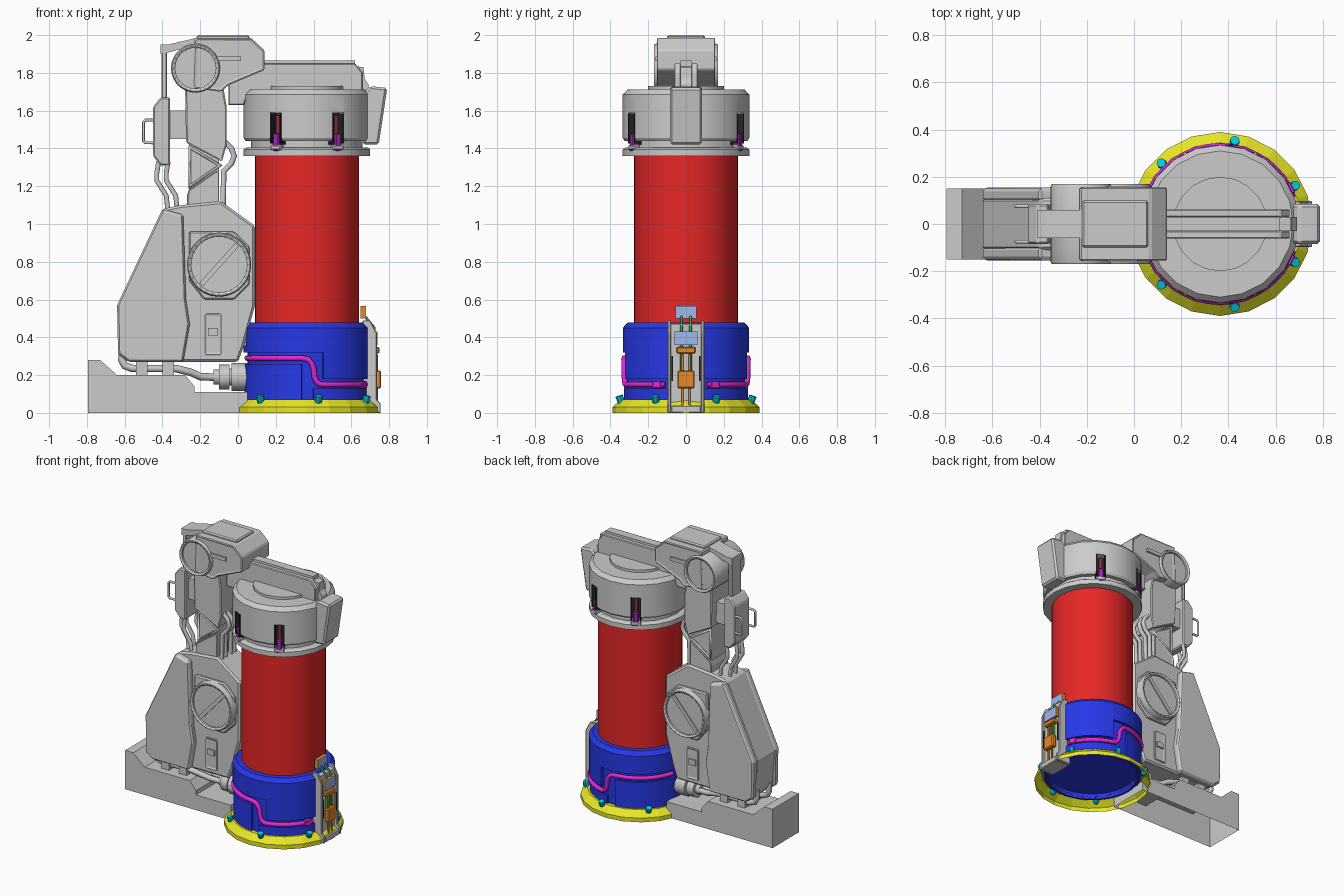
import bpy, bmesh, math
from mathutils import Matrix, Vector

if "Cube" in bpy.data.objects:
    bpy.data.objects.remove(bpy.data.objects["Cube"])

CX = 0.365  # axis of the canister
COL = dict(red=(.8, .02, .02), yellow=(.8, .8, .02), blue=(.02, .04, .8), magenta=(.8, .02, .7),
           cyan=(0, .6, .75), orange=(.8, .25, .02), purple=(.4, .02, .5), black=(.02, .02, .02),
           screen=(.35, .48, .85), green=(.03, .4, .12), maroon=(.3, .03, .05))
MATS = {}
for k, c in COL.items():
    MATS[k] = bpy.data.materials.new(k)
    MATS[k].diffuse_color = (*c, 1)


def add(name, data, mat=None):
    ob = bpy.data.objects.new(name, data)
    bpy.context.collection.objects.link(ob)
    if mat:
        data.materials.append(MATS[mat])
    return ob


def finish(name, bm, mat=None, smooth=None, bevel=0):
    bmesh.ops.remove_doubles(bm, verts=bm.verts, dist=1e-5)
    bmesh.ops.recalc_face_normals(bm, faces=bm.faces)
    me = bpy.data.meshes.new(name)
    bm.to_mesh(me)
    bm.free()
    if smooth:
        me.shade_smooth()
        me.set_sharp_from_angle(angle=math.radians(smooth))
    ob = add(name, me, mat)
    if bevel:
        m = ob.modifiers.new("bevel", 'BEVEL')
        m.width, m.segments, m.limit_method = bevel, 1, 'ANGLE'
    return ob


def prism(name, pts, y0, y1, mat=None, bevel=0, inset=0, depth=-.01, open_bottom=False):
    """Extrude an (x, z) outline from y0 to y1."""
    bm = bmesh.new()
    a = [bm.verts.new((x, y0, z)) for x, z in pts]
    b = [bm.verts.new((x, y1, z)) for x, z in pts]
    ends = [bm.faces.new(a), bm.faces.new(b)]
    for i in range(len(pts)):
        j = (i + 1) % len(pts)
        f = bm.faces.new((a[i], a[j], b[j], b[i]))
        if open_bottom and max(v.co.z for v in f.verts) < .001:
            bm.faces.remove(f)
    bmesh.ops.recalc_face_normals(bm, faces=bm.faces)
    if inset:
        bmesh.ops.inset_individual(bm, faces=ends, thickness=inset, depth=depth)
    return finish(name, bm, mat, bevel=bevel)


def box(name, x0, x1, y0, y1, z0, z1, mat=None, bevel=0):
    return prism(name, [(x0, z0), (x1, z0), (x1, z1), (x0, z1)], y0, y1, mat, bevel)


def lathe(name, prof, n, mat=None, a0=0, a1=360, closed=True, smooth=30, at=(CX, 0, 0), rot=(0, 0, 0)):
    """Sweep an (r, z) profile about z; part sweeps get end caps."""
    bm = bmesh.new()
    full = a1 - a0 == 360
    rings = []
    for i in range(n if full else n + 1):
        t = math.radians(a0 + (a1 - a0) * i / n)
        rings.append([bm.verts.new((r * math.cos(t), r * math.sin(t), z)) for r, z in prof])
    k = len(prof)
    for i in range(n):
        p, q = rings[i], rings[(i + 1) % len(rings)]
        for j in range(k if closed else k - 1):
            m = (j + 1) % k
            if prof[j][0] or prof[m][0]:
                bm.faces.new((p[j], p[m], q[m], q[j]))
    if not full:
        bm.faces.new(rings[0])
        bm.faces.new(rings[-1])
    ob = finish(name, bm, mat, smooth)
    ob.location, ob.rotation_euler = at, rot
    return ob


def tube(name, pts, r, mat=None, res=2, cyclic=False):
    cu = bpy.data.curves.new(name, 'CURVE')
    cu.dimensions, cu.bevel_depth, cu.bevel_resolution, cu.use_fill_caps = '3D', r, res, True
    sp = cu.splines.new('POLY')
    sp.points.add(len(pts) - 1)
    for p, c in zip(sp.points, pts):
        p.co = (*c, 1)
    sp.use_cyclic_u = cyclic
    return add(name, cu, mat)


# canister: foot ring, blue base, red body
lathe("foot_ring", [(.39, 0), (.39, .03), (.345, .07), (.3, .07)], 20, 'yellow', closed=False, smooth=None)
lathe("base_core", [(0, .09), (.3, .09), (.3, .05), (.315, .05), (.315, .46), (0, .46)], 40, 'blue')
for nm, a0, a1, z0 in (("tall", -75, 75, .18), ("short", 75, 285, .32)):
    lathe("base_upper_" + nm, [(.27, z0), (.335, z0), (.335, .45), (.31, .478), (.27, .478)], 24, 'blue', a0, a1)
for nm, a0, a1, z1 in (("front", -84, 84, .13), ("rear", 95, 265, .26)):
    lathe("base_lower_" + nm, [(.3, .06), (.33, .06), (.33, z1), (.3, z1)], 20, 'blue', a0, a1)
lathe("canister_body", [(0, .47), (.275, .47), (.275, 1.37), (0, 1.37)], 40, 'red')

# lid with four cut slots
lid = lathe("lid", [(0, 1.36), (.335, 1.36), (.335, 1.395), (.32, 1.405), (.295, 1.405), (.295, 1.44), (.325, 1.44),
                    (.335, 1.455), (.335, 1.685), (.31, 1.712), (.2, 1.712), (.2, 1.73), (0, 1.73)], 20)
bm = bmesh.new()
for a in (60, 120, 240, 300):
    M = Matrix.Translation((CX, 0, 0)) @ Matrix.Rotation(math.radians(a), 4, 'Z')
    bmesh.ops.create_cube(bm, size=1, matrix=M @ Matrix.Translation((.325, 0, 1.505)) @ Matrix.Diagonal((.1, .07, .17, 1)))
    parts = [box("slot_back", .27, .279, -.034, .034, 1.42, 1.588, 'black'),
             box("latch_foot", .29, .335, -.018, .018, 1.385, 1.48, 'purple', .006),
             box("latch_rod", .285, .31, -.01, .01, 1.47, 1.575, 'maroon'),
             box("latch_mount", .30, .336, -.033, .033, 1.39, 1.42, None, .006)]
    for s in (-1, 1):
        parts.append(box("slot_wall", .28, .334, s * .028, s * .0345, 1.425, 1.586, 'black'))
    for p in parts:
        p.matrix_world = M
cutter = finish("slot_cutter", bm)
cutter.hide_render = True
cutter.hide_set(True)
mod = lid.modifiers.new("slots", 'BOOLEAN')
mod.operation, mod.object, mod.solver = 'DIFFERENCE', cutter, 'EXACT'

# pipes around the base and bolts on the foot ring
for s in (-1, 1):
    path = [(165 - i * 5, .29) for i in range(15)] + [(89, .284), (86, .265), (84, .24), (83, .19), (81, .165), (78, .152)]
    path += [(75 - i * 5, .15) for i in range(12)]
    tube("base_pipe", [(CX + .328 * math.cos(math.radians(a)), s * .328 * math.sin(math.radians(a)), z)
                       for a, z in path], .015, 'magenta')
    clamp = box("pipe_clamp", .315, .346, -.025, .025, .13, .17, 'magenta', .004)
    clamp.location, clamp.rotation_euler = (CX, 0, 0), (0, 0, s * math.radians(27))
    for a in (27, 80, 134):
        t = s * math.radians(a)
        lathe("ring_bolt", [(0, -.03), (.012, -.03), (.02, -.01), (.02, .024), (0, .024)], 8, 'cyan',
              at=(CX + .352 * math.cos(t), .352 * math.sin(t), .068), rot=(0, math.radians(20), t))

# control unit on the right side
for s in (-1, 1):
    prism("unit_side", [(.64, 0), (.755, 0), (.755, .05), (.735, .07), (.735, .42), (.70, .49), (.66, .49)],
          s * .08, s * .097, None, .004)
    tube("unit_rod_low", [(.735, s * .018, .01), (.735, s * .018, .31)], .006, 'orange')
    tube("unit_rod_green", [(.722, s * .024, .2), (.722, s * .024, .45), (.665, s * .024, .52)], .007, 'green')
    box("unit_slit", .728, .737, s * .07, s * .078, .17, .3, 'black')
box("unit_back", .64, .715, -.08, .08, 0, .47)
box("unit_sill", .7, .755, -.08, .08, 0, .04, None, .006)
box("unit_valve", .72, .757, -.045, .045, .13, .225, 'orange', .006)
box("unit_coupling", .71, .748, -.05, .05, .315, .35, 'orange', .006)
for nm, x, w, z0, z1 in (("lower", .71, .062, .36, .432), ("upper", .648, .055, .5, .565)):
    box("unit_display_" + nm, x, x + .025, -w, w, z0, z1, 'orange')
    box("unit_screen_" + nm, x + .025, x + .029, -w, w, z0, z1, 'screen')

# arm footing, hoses and connector
prism("arm_footing", [(-.795, 0), (-.795, .28), (-.73, .28), (-.64, .2), (-.28, .2), (-.23, .14), (-.23, .11),
                      (.05, .11), (.05, 0)], -.15, .15, open_bottom=True)
for s in (-1, 1):
    tube("foot_hose", [(-.61, s * .07, .34), (-.615, s * .07, .28), (-.6, s * .07, .25), (-.56, s * .07, .235),
                       (-.33, s * .07, .235), (-.25, s * .055, .215), (-.2, s * .03, .192), (-.1, s * .02, .188)], .02)
    for x in (-.51, -.37):
        box("hose_clip", x - .03, x + .03, s * .04, s * .1, .2, .27)
lathe("hose_connector", [(0, -.13), (.04, -.13), (.04, -.1), (.065, -.1), (.065, -.045), (.045, -.045), (.045, -.035),
                         (.073, -.035), (.073, .06), (0, .06)], 20, at=(0, 0, .19), rot=(0, math.pi / 2, 0))

# lower leg: core, raised side panels, hatch
prism("leg_core", [(-.58, .27), (-.62, .32), (-.64, .57), (-.4, 1.08), (-.3, 1.1), (-.09, 1.12), (.09, .99), (.09, .57),
                   (.03, .35), (0, .27)], -.11, .11, None, .012)
box("leg_tie", -.02, .06, -.09, .09, .35, .44, None, .006)
for s in (-1, 1):
    prism("leg_panel", [(-.58, .27), (-.635, .31), (-.64, .57), (-.4, 1.08), (-.29, 1.05), (-.275, .6), (-.255, .47),
                        (-.29, .27)], s * .1, s * .148, None, .01, .018, .006)
    prism("leg_hatch", [(-.18, .305), (-.085, .305), (-.085, .53), (-.18, .53)], s * .1, s * .12, None, .005, .02, -.008)
    box("hatch_latch", -.16, -.105, s * .1, s * .123, .41, .45)
    prism("joint_mount", [(-.26, .7), (-.18, .6), (-.02, .6), (.06, .68), (.06, .88), (-.02, .96), (-.26, .96)],
          s * .1, s * .13, None, .008)

# joint discs with slotted faces
for nm, x, z, r in (("lower", -.1, .785, .17), ("upper", -.225, 1.825, .13)):
    half = [(0, .15), (r - .022, .15), (r - .022, .163), (r - .012, .17), (r - .006, .17), (r, .158)]
    lathe("joint_" + nm, [(a, -b) for a, b in half] + half[::-1], 28, at=(x, 0, z), rot=(math.pi / 2, 0, 0))
for s in (-1, 1):
    bar = box("joint_bar", -.142, .142, s * .14, s * .158, -.013, .013)
    bar.location, bar.rotation_euler = (-.1, 0, .785), (0, -math.radians(48), 0)

# upper arm post and brace
box("post_core", -.26, -.1, -.08, .08, 1.0, 1.75)
prism("post_lower", [(-.27, 1.0), (-.1, 1.0), (-.1, 1.29), (-.26, 1.185), (-.27, 1.15)], -.1, .1, None, .008, .015, -.006)
prism("post_upper", [(-.275, 1.43), (-.085, 1.33), (-.06, 1.42), (-.06, 1.62), (-.08, 1.74), (-.2, 1.84), (-.28, 1.72)],
      -.11, .11, None, .008, .015, -.006)
for s in (-1, 1):
    tube("post_brace", [(-.255, s * .085, 1.405), (-.255, s * .085, 1.2), (-.095, s * .085, 1.31)], .014, None, 0, True)

# arm head
prism("arm_head", [(-.23, 1.985), (.07, 1.985), (.14, 1.92), (.14, 1.815), (-.05, 1.735), (-.09, 1.7), (-.24, 1.72)],
      -.158, .158, None, .014, .018, -.008)
box("head_plate", -.22, .06, -.1, .1, 1.97, 2.0, None, .008)
for s in (-1, 1):
    box("head_slot_bar", -.11, .015, s * .14, s * .162, 1.862, 1.888)

# carrying beam over the lid and end clamp
prism("beam", [(-.05, 1.63), (-.05, 1.8), (.03, 1.865), (.62, 1.865), (.62, 1.835), (.665, 1.83), (.67, 1.77), (.69, 1.74),
               (.69, 1.69), (.06, 1.69), (.03, 1.63)], -.03, .03)
for s in (-1, 1):
    prism("beam_rail", [(-.05, 1.63), (-.05, 1.8), (.02, 1.85), (.62, 1.85), (.66, 1.8), (.66, 1.7), (.06, 1.7), (.03, 1.63)],
          s * .028, s * .062, None, .005)
prism("end_clamp", [(.66, 1.42), (.745, 1.42), (.79, 1.72), (.7, 1.73), (.67, 1.7)], -.085, .085, None, .012)

# service box, handles and cables behind the arm
prism("service_box", [(-.36, 1.31), (-.41, 1.31), (-.45, 1.36), (-.45, 1.62), (-.41, 1.67), (-.36, 1.67)], -.085, .085, None, .008)
box("box_mount", -.37, -.26, -.05, .05, 1.45, 1.6)
box("top_link", -.405, -.375, -.055, .055, 1.65, 1.95, None, .006)
prism("top_link_cap", [(-.41, 1.9), (-.41, 1.95), (-.37, 1.95), (-.22, 1.985), (-.22, 1.95), (-.36, 1.91)], -.06, .06)
for s in (-1, 1):
    tube("box_handle", [(-.44, s * .075, 1.55), (-.49, s * .075, 1.55), (-.5, s * .075, 1.54), (-.5, s * .075, 1.44),
                        (-.49, s * .075, 1.43), (-.44, s * .075, 1.43)], .008)
    for y, dx in ((.03, 0), (.07, .05)):
        tube("rear_cable", [(-.42 + dx, s * y, 1.33), (-.43 + dx, s * y, 1.27), (-.43 + dx, s * y, 1.23),
                            (-.38 + dx, s * y, 1.15), (-.37 + dx, s * y, 1.06)], .013)
        tube("front_cable", [(-.075, s * y, 1.55), (-.075, s * y, 1.44), (-.035, s * y, 1.4), (-.02, s * y, 1.36),
                             (-.035, s * y, 1.32), (-.075, s * y, 1.28), (-.08, s * y, 1.08)], .015)

for m in bpy.data.materials:
    if m.users and not m.is_grease_pencil:
        m.use_nodes = True
        m.node_tree.nodes["Principled BSDF"].inputs["Base Color"].default_value = m.diffuse_color
